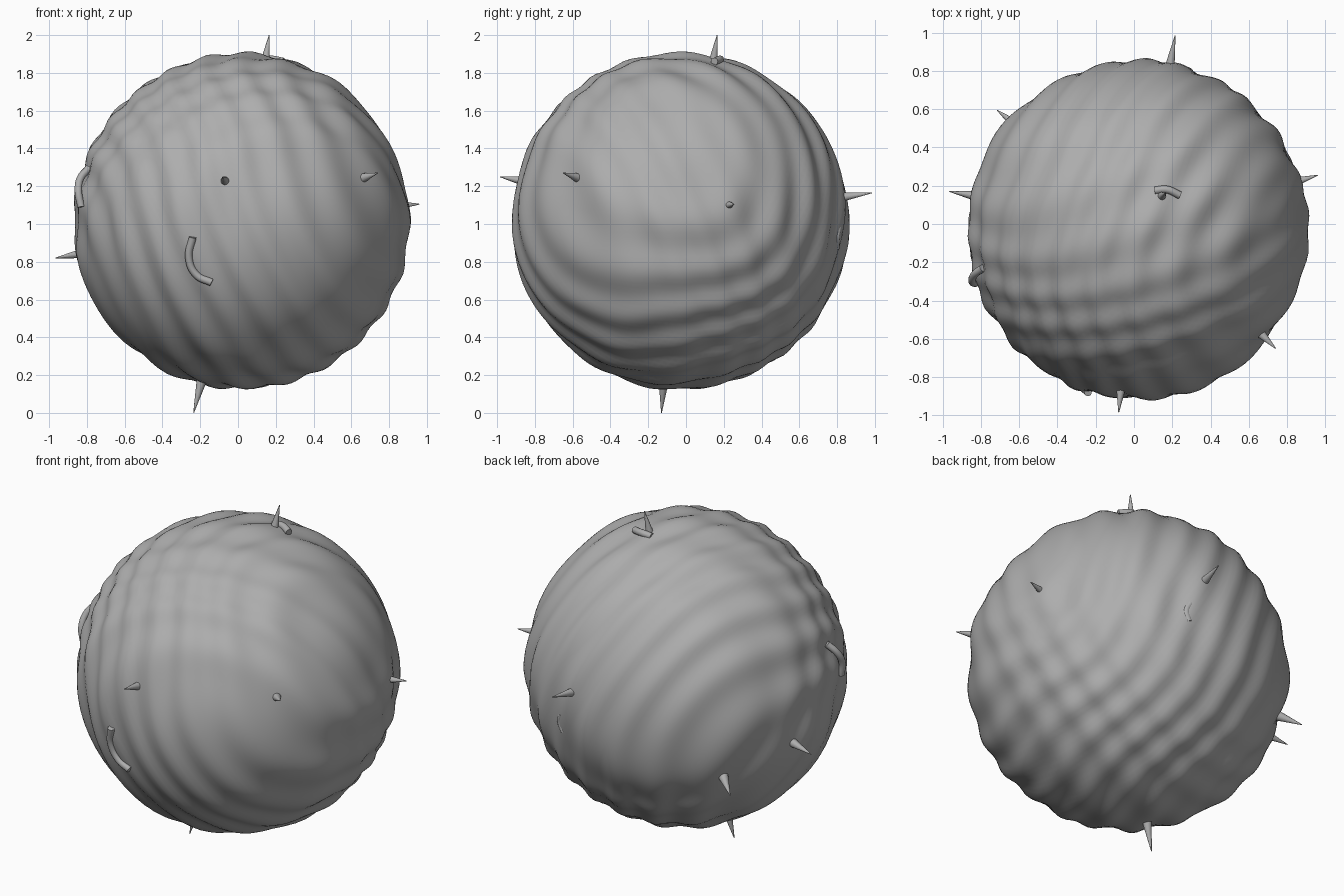
import bpy, bmesh, math
from mathutils import Vector

if "Cube" in bpy.data.objects:
    bpy.data.objects.remove(bpy.data.objects["Cube"])

CENTRE = Vector((0.02, -0.03, 1.015))
RADIUS = 0.885

grey = bpy.data.materials.new("mid grey")
grey.diffuse_color = (0.42, 0.42, 0.42, 1)
grey.use_nodes = True
grey.node_tree.nodes["Principled BSDF"].inputs["Base Color"].default_value = grey.diffuse_color


def finish(bm, name, smooth=True):
    mesh = bpy.data.meshes.new(name)
    bm.to_mesh(mesh)
    bm.free()
    for p in mesh.polygons:
        p.use_smooth = smooth
    mesh.materials.append(grey)
    ob = bpy.data.objects.new(name, mesh)
    bpy.context.collection.objects.link(ob)
    return ob


# Rippled body: sphere pushed in and out by tilted bands
bm = bmesh.new()
bmesh.ops.create_icosphere(bm, subdivisions=6, radius=1)
band_axis = Vector((0.88, -0.15, 0.42)).normalized()
cross_axis = Vector((-0.3, 0.9, 0.3)).normalized()
for v in bm.verts:
    d = v.co.normalized()
    warp = 0.05 * math.sin(4 * d.y + 3 * d.z)
    ripple = 0.009 * math.sin(30 * (d.dot(band_axis) + warp))
    ripple += 0.006 * math.sin(25 * (d.dot(cross_axis) + warp))
    v.co = CENTRE + d * (RADIUS + ripple)
finish(bm, "body")


# Spikes: cones from just under the surface to each tip
def spike(name, base, tip, radius=0.027):
    base, tip = Vector(base), Vector(tip)
    axis = (tip - base).normalized()
    base = base - axis * 0.05
    length = (tip - base).length
    bm = bmesh.new()
    bmesh.ops.create_cone(bm, cap_ends=True, segments=16, radius1=radius * 1.1,
                          radius2=0.002, depth=length)
    rot = axis.to_track_quat('Z', 'Y')
    for v in bm.verts:
        v.co = rot @ v.co + (base + tip) / 2
    ob = finish(bm, name)
    for p in ob.data.polygons:
        p.use_smooth = len(p.vertices) == 4


SPIKES = {
    "top_spike": ((0.145, 0.145, 1.87), (0.165, 0.165, 2.0)),
    "front_spike": ((-0.07, -0.88, 1.23), (-0.08, -0.985, 1.25)),
    "front_right_spike": ((0.68, -0.59, 1.25), (0.74, -0.65, 1.27)),
    "right_spike": ((0.86, 0.225, 1.10), (0.96, 0.255, 1.105)),
    "back_spike": ((0.19, 0.84, 1.145), (0.215, 0.985, 1.165)),
    "left_spike": ((-0.85, 0.15, 0.84), (-0.965, 0.17, 0.82)),
    "bottom_spike": ((-0.20, -0.12, 0.14), (-0.235, -0.13, 0.0)),
    "back_left_spike": ((-0.64, 0.535, 0.705), (-0.715, 0.595, 0.665)),
}
for name, (base, tip) in SPIKES.items():
    spike(name, base, tip)


# Curls: curved rods lying half sunk in the surface
def curl(name, points, radius=0.02):
    cu = bpy.data.curves.new(name, 'CURVE')
    cu.dimensions = '3D'
    cu.bevel_depth = radius
    cu.bevel_resolution = 4
    cu.use_fill_caps = True
    cu.resolution_u = 8
    sp = cu.splines.new('BEZIER')
    sp.bezier_points.add(len(points) - 1)
    for bp, co in zip(sp.bezier_points, points):
        bp.co = co
        bp.handle_left_type = bp.handle_right_type = 'AUTO'
    cu.materials.append(grey)
    ob = bpy.data.objects.new(name, cu)
    bpy.context.collection.objects.link(ob)


def on_surface(x, z, side, lift=0.0):
    dx, dz = x - CENTRE.x, z - CENTRE.z
    y = math.sqrt((RADIUS + lift) ** 2 - dx * dx - dz * dz)
    return (x, CENTRE.y + side * y, z)


curl("front_curl", [on_surface(x, z, -1, 0.008) for x, z in
                    ((-0.24, 0.93), (-0.26, 0.82), (-0.22, 0.73), (-0.14, 0.69))])
curl("left_curl", [(-0.79, -0.23, 1.295), (-0.835, -0.265, 1.24),
                   (-0.845, -0.30, 1.17), (-0.83, -0.31, 1.09)])
curl("top_curl", [(0.11, 0.175, 1.865), (0.17, 0.18, 1.872), (0.24, 0.15, 1.86)])
curl("back_curl", [on_surface(x, z, 1, -0.013) for x, z in
                   ((0.27, 0.98), (0.29, 0.93), (0.27, 0.87))])
